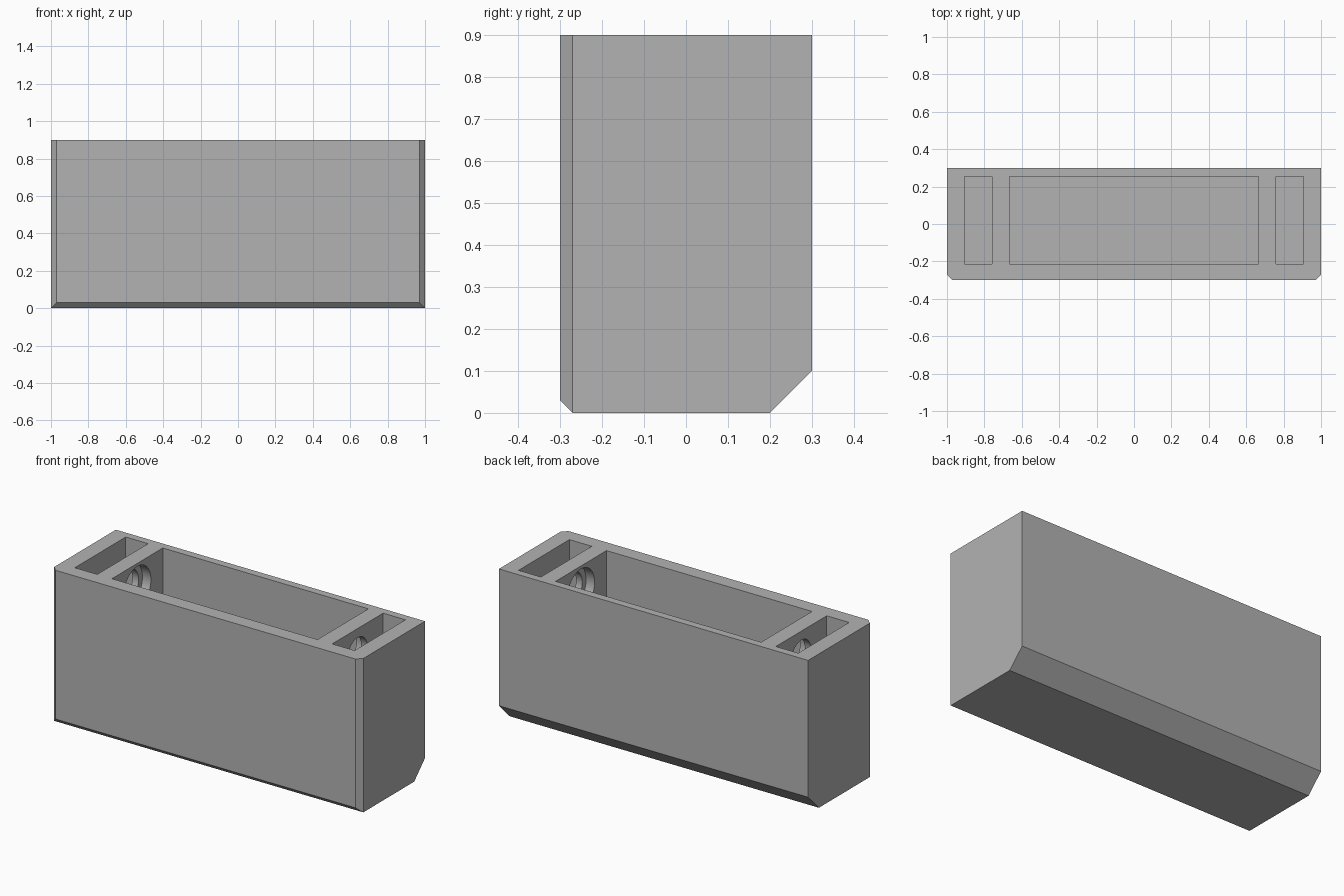
import bpy, bmesh, math
from mathutils import Vector, Matrix

cube = bpy.data.objects.get("Cube")
if cube:
    bpy.data.objects.remove(cube, do_unlink=True)

grey = bpy.data.materials.new("plain grey")
grey.use_nodes = True
COLOUR = (0.45, 0.45, 0.45, 1)
grey.diffuse_color = COLOUR
grey.node_tree.nodes["Principled BSDF"].inputs["Base Color"].default_value = COLOUR


def make_object(name, bm):
    mesh = bpy.data.meshes.new(name)
    bmesh.ops.recalc_face_normals(bm, faces=bm.faces)
    bm.to_mesh(mesh)
    bm.free()
    mesh.materials.append(grey)
    obj = bpy.data.objects.new(name, mesh)
    bpy.context.scene.collection.objects.link(obj)
    return obj


def box(low, high):
    low, high = Vector(low), Vector(high)
    bm = bmesh.new()
    bmesh.ops.create_cube(bm, size=1, matrix=Matrix.Translation((low + high) / 2)
                          @ Matrix.Diagonal((high - low).to_4d()))
    return bm


def chamfer(bm, point, normal):
    geom = bm.verts[:] + bm.edges[:] + bm.faces[:]
    cut = bmesh.ops.bisect_plane(bm, geom=geom, plane_co=point,
                                 plane_no=Vector(normal).normalized(), clear_outer=True)
    edges = [e for e in cut["geom_cut"] if isinstance(e, bmesh.types.BMEdge)]
    bmesh.ops.contextual_create(bm, geom=edges)


def subtract(target, bm, name):
    cutter = make_object(name, bm)
    cutter.hide_render = True
    mod = target.modifiers.new(name, 'BOOLEAN')
    mod.operation, mod.solver, mod.object = 'DIFFERENCE', 'EXACT', cutter
    bpy.context.view_layer.objects.active = target
    bpy.ops.object.modifier_apply(modifier=mod.name)
    bpy.data.objects.remove(cutter, do_unlink=True)


def bore(x0, x1, radius):
    bm = bmesh.new()
    place = Matrix.Translation(((x0 + x1) / 2, 0.02, 0.757)) @ Matrix.Rotation(math.pi / 2, 4, 'Y')
    bmesh.ops.create_cone(bm, cap_ends=True, segments=48, radius1=radius, radius2=radius,
                          depth=abs(x1 - x0), matrix=place)
    return bm


# Outer block with chamfered front edges and a larger rear bottom chamfer
block = box((-1, -0.3, 0), (1, 0.3, 0.9))
chamfer(block, (0, -0.3, 0.03), (0, -1, -1))
chamfer(block, (0, 0.3, 0.1), (0, 1, -1))
for side in (-1, 1):
    chamfer(block, (side, -0.27, 0), (side, -1, 0))
body = make_object("housing", block)

# Open pockets: a wide middle one and a narrow one at each end
FLOOR, FRONT, BACK = 0.1, -0.215, 0.255
for name, x0, x1 in (("middle_pocket", -0.665, 0.665),
                     ("left_pocket", 0.76, 0.905), ("right_pocket", -0.905, -0.76)):
    subtract(body, box((x0, FRONT, FLOOR), (x1, BACK, 1)), name)

# Stepped holes through both dividing walls, wider on the middle side
for side in (-1, 1):
    subtract(body, bore(side * 0.64, side * 0.72, 0.125), "counterbore")
    subtract(body, bore(side * 0.70, side * 0.80, 0.09), "through_hole")

# Smooth bores, crisp flat walls
bpy.ops.object.select_all(action='DESELECT')
body.select_set(True)
bpy.context.view_layer.objects.active = body
bpy.ops.object.shade_smooth_by_angle(angle=math.radians(30))
